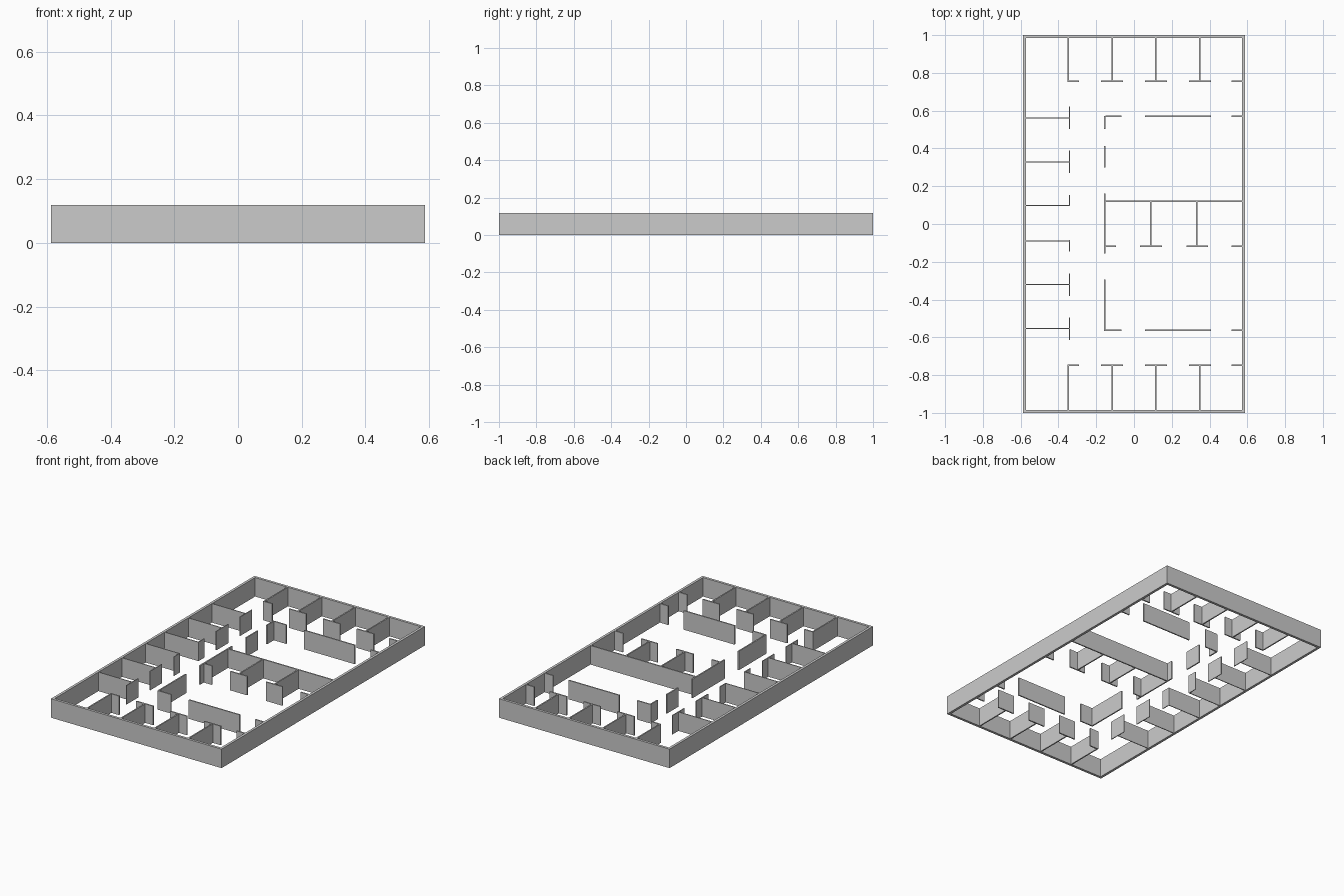
import bpy, bmesh

if "Cube" in bpy.data.objects:
    bpy.data.objects.remove(bpy.data.objects["Cube"])

H = 0.118            # wall height
HX, HY = 0.587, 1.0  # half size of the building
T_OUT, T_IN, T_SIDE = 0.016, 0.008, 0.005
RX = HX - T_OUT      # inner face of the side walls
RY = HY - T_OUT      # inner face of the end walls


def add_object(name, bm):
    bmesh.ops.recalc_face_normals(bm, faces=bm.faces)
    mesh = bpy.data.meshes.new(name)
    bm.to_mesh(mesh)
    bm.free()
    obj = bpy.data.objects.new(name, mesh)
    bpy.context.collection.objects.link(obj)
    return obj


def box(bm, x0, x1, y0, y1):
    verts = bmesh.ops.create_cube(bm, size=1)["verts"]
    for v in verts:
        v.co = (x1 if v.co.x > 0 else x0, y1 if v.co.y > 0 else y0, H if v.co.z > 0 else 0)


def along_x(bm, y, spans, t=T_IN):
    for a, b in spans:
        box(bm, a, b, y - t / 2, y + t / 2)


def along_y(bm, x, spans, t=T_IN):
    for a, b in spans:
        box(bm, x - t / 2, x + t / 2, a, b)


# Outer wall: one closed rectangular ring
bm = bmesh.new()
rings = []
for sx, sy in ((HX, HY), (RX, RY)):
    for z in (0, H):
        rings.append([bm.verts.new((i * sx, j * sy, z))
                      for i, j in ((-1, -1), (1, -1), (1, 1), (-1, 1))])
out_low, out_top, in_low, in_top = rings
for a, b in ((out_low, out_top), (out_top, in_top), (in_top, in_low), (in_low, out_low)):
    for k in range(4):
        n = (k + 1) % 4
        bm.faces.new((a[k], a[n], b[n], b[k]))
add_object("outer_wall", bm)

# Rows of rooms at the back and front ends
door_spans = [(-0.353, -0.292), (-0.175, -0.058), (0.058, 0.175), (0.291, 0.407), (0.515, RX)]
for name, y, end in (("back_rooms", 0.755, RY), ("front_rooms", -0.748, -RY)):
    bm = bmesh.new()
    along_x(bm, y, door_spans)
    inner = y + (T_IN / 2 if y > 0 else -T_IN / 2)
    for x in (-0.349, -0.116, 0.116, 0.349):
        along_y(bm, x, [tuple(sorted((inner, end)))])
    add_object(name, bm)

# Rooms along the left side
bm = bmesh.new()
for y in (0.562, 0.329, 0.097, -0.089, -0.321, -0.554):
    along_x(bm, y, [(-RX, -0.343)], T_SIDE)
along_y(bm, -0.3405, [(0.504, 0.622), (0.271, 0.389), (0.094, 0.154),
                      (-0.146, -0.086), (-0.380, -0.262), (-0.613, -0.495)], T_SIDE)
add_object("left_rooms", bm)

# Corridor wall left of the central block
bm = bmesh.new()
along_y(bm, -0.154, [(0.502, 0.572), (0.299, 0.412), (-0.156, 0.161), (-0.564, -0.294)])
add_object("corridor_wall", bm)

# Walls of the two large halls
for name, y in (("back_hall_wall", 0.570), ("front_hall_wall", -0.563)):
    bm = bmesh.new()
    along_x(bm, y, [(-0.150 if y > 0 else -0.158, -0.065), (0.058, 0.407), (0.515, RX)])
    add_object(name, bm)

# Central block of three rooms
bm = bmesh.new()
along_x(bm, 0.120, [(-0.150, RX)])
along_x(bm, -0.118, [(-0.150, -0.095), (0.032, 0.148), (0.277, 0.391), (0.515, RX)])
for x in (0.089, 0.332):
    along_y(bm, x, [(-0.114, 0.116)])
add_object("central_rooms", bm)
